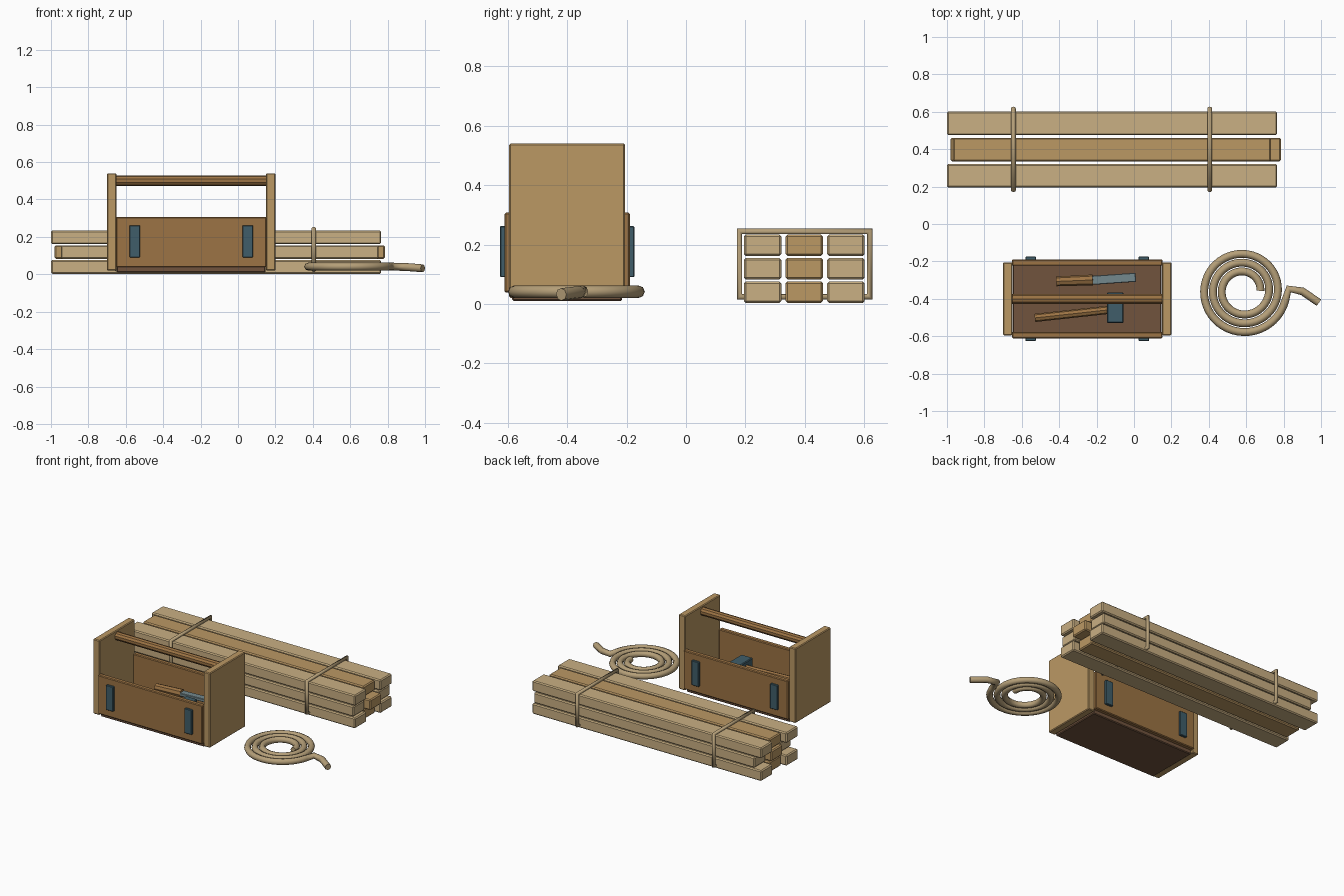
import bpy, math
from mathutils import Vector

if "Cube" in bpy.data.objects:
    bpy.data.objects.remove(bpy.data.objects["Cube"])


def material(name, r, g, b):
    m = bpy.data.materials.new(name)
    m.diffuse_color = [(c / 255) ** 2.2 for c in (r, g, b)] + [1]
    m.use_nodes = True
    m.node_tree.nodes["Principled BSDF"].inputs["Base Color"].default_value = m.diffuse_color
    return m


PALE = material("pale_wood", 200, 174, 130)
TAN = material("tan_wood", 186, 151, 100)
BROWN = material("brown_wood", 155, 115, 70)
DARK = material("dark_wood", 112, 84, 64)
STEEL = material("dark_steel", 66, 94, 105)
BLADE = material("light_steel", 115, 135, 140)
ROPE = material("rope", 180, 158, 120)


def box(name, x, y, z, mat, bevel=0.005):
    """Box from (min, max) ranges, with a narrow chamfer."""
    lo, hi = zip(x, y, z)
    bpy.ops.mesh.primitive_cube_add(size=1, location=[(a + b) / 2 for a, b in zip(lo, hi)])
    ob = bpy.context.object
    ob.name = name
    ob.scale = [b - a for a, b in zip(lo, hi)]
    bpy.ops.object.transform_apply(location=False, rotation=False, scale=True)
    if bevel:
        mod = ob.modifiers.new("chamfer", 'BEVEL')
        mod.width, mod.segments = bevel, 1
    ob.data.materials.append(mat)
    return ob


def rod(name, a, b, r, mat, r2=None, sides=8):
    """Straight or tapered rod between two points."""
    a, b = Vector(a), Vector(b)
    bpy.ops.mesh.primitive_cone_add(vertices=sides, radius1=r, radius2=r2 or r,
                                    depth=(b - a).length, location=(a + b) / 2)
    ob = bpy.context.object
    ob.name = name
    ob.rotation_euler = (b - a).to_track_quat('Z', 'Y').to_euler()
    ob.data.materials.append(mat)
    return ob


def rope(name, points, r, cyclic=False):
    """Round cord along a path."""
    cu = bpy.data.curves.new(name, 'CURVE')
    cu.dimensions = '3D'
    cu.bevel_depth, cu.bevel_resolution, cu.use_fill_caps = r, 2, True
    sp = cu.splines.new('POLY')
    sp.points.add(len(points) - 1)
    for p, co in zip(sp.points, points):
        p.co = (*co, 1)
    sp.use_cyclic_u = cyclic
    sp.use_smooth = True
    cu.materials.append(ROPE)
    ob = bpy.data.objects.new(name, cu)
    bpy.context.collection.objects.link(ob)
    return ob


# Plank stack: 3 x 3, staggered lengths
for row in range(3):
    for col in range(3):
        half = 0.8825 if (row + col) % 2 == 0 else 0.85
        cx = -0.1175 + 0.02 * (row == 1)
        cy = 0.398 + 0.14 * (col - 1)
        z0 = 0.003 + 0.079 * row
        box(f"plank_{row}_{col}", (cx - half, cx + half), (cy - 0.063, cy + 0.063),
            (z0, z0 + 0.073), TAN if col == 1 else PALE, 0.007)

# Rope ties round the stack
for i, x in enumerate((-0.645, 0.405)):
    rope(f"stack_tie_{i}", [(x, 0.18, 0.024), (x, 0.618, 0.024),
                            (x, 0.618, 0.244), (x, 0.18, 0.244)], 0.013, True)

# Toolbox shell
CY = -0.4
box("toolbox_base", (-0.648, 0.148), (CY - 0.185, CY + 0.185), (0.01, 0.045), DARK)
for i, x in enumerate((-0.70, 0.15)):
    box(f"toolbox_end_{i}", (x, x + 0.05), (CY - 0.195, CY + 0.195), (0.02, 0.54), TAN)
for side, tag in ((-1, "front"), (1, "back")):
    box(f"toolbox_{tag}_wall", (-0.652, 0.152), sorted((CY + side * 0.177, CY + side * 0.211)),
        (0.038, 0.307), BROWN)
    for i, x in enumerate((-0.5525, 0.0525)):
        box(f"toolbox_{tag}_plate_{i}", (x - 0.028, x + 0.028),
            sorted((CY + side * 0.207, CY + side * 0.226)), (0.09, 0.262), STEEL, 0.003)
rod("toolbox_handle", (-0.66, CY, 0.50), (0.16, CY, 0.50), 0.028, BROWN, sides=10)

# Hammer inside the box
rod("hammer_handle", (-0.53, -0.502, 0.15), (-0.10, -0.455, 0.16), 0.022, BROWN)
box("hammer_head", (-0.144, -0.056), (-0.53, -0.365), (0.12, 0.205), STEEL)

# Chisel inside the box
rod("chisel_handle", (-0.415, -0.307, 0.17), (-0.22, -0.299, 0.175), 0.026, BROWN, 0.029)
blade = box("chisel_blade", (-0.225, 0.01), (-0.317, -0.269), (0.165, 0.187), BLADE, 0.003)
blade.rotation_euler.z = math.radians(4)

# Coiled rope with a loose tail
N, TURNS = 142, 2.96
coil = []
for k in range(N + 1):
    t = TURNS * k / N
    r = 0.0915 + 0.047 * t
    a = math.tau * t
    coil.append((0.584 + r * math.cos(a), -0.357 + r * math.sin(a), 0.041))
coil += [(0.828, -0.347, 0.041), (0.90, -0.36, 0.039), (0.988, -0.42, 0.032)]
rope("rope_coil", coil, 0.021)
